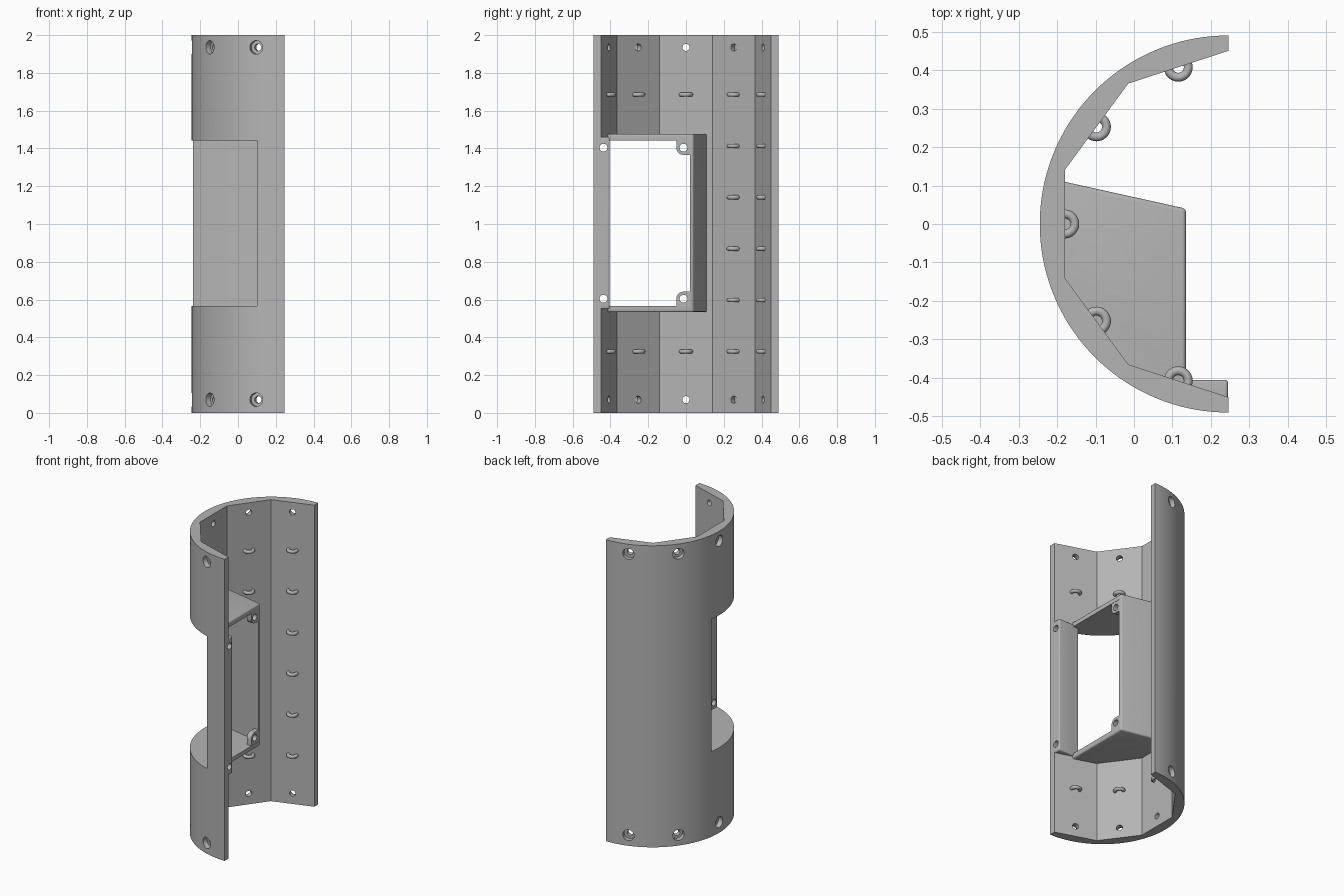
import bpy, bmesh, math
from mathutils import Vector, Matrix

cube = bpy.data.objects.get("Cube")
if cube:
    bpy.data.objects.remove(cube)

grey = bpy.data.materials.new("plain grey")
grey.use_nodes = True
colour = (0.46, 0.46, 0.46, 1)
grey.diffuse_color = colour
grey.node_tree.nodes["Principled BSDF"].inputs["Base Color"].default_value = colour

AXIS_X, R = 0.245, 0.49          # centre line and radius of the outer wall
CENTRE = Vector((AXIS_X, 0, 0))


def add_object(name, bm):
    bmesh.ops.recalc_face_normals(bm, faces=bm.faces)
    mesh = bpy.data.meshes.new(name)
    bm.to_mesh(mesh)
    bm.free()
    mesh.materials.append(grey)
    ob = bpy.data.objects.new(name, mesh)
    bpy.context.collection.objects.link(ob)
    return ob


def prism(name, points, low, high, along_x=False, bevel=0):
    """Extrude an outline: (x, y) along z, or (y, z) along x."""
    bm = bmesh.new()
    place = (lambda p: (low, *p)) if along_x else (lambda p: (*p, low))
    face = bm.faces.new([bm.verts.new(place(p)) for p in points])
    out = bmesh.ops.extrude_face_region(bm, geom=[face])
    step = Vector((high - low, 0, 0)) if along_x else Vector((0, 0, high - low))
    bmesh.ops.translate(bm, vec=step, verts=[v for v in out["geom"] if isinstance(v, bmesh.types.BMVert)])
    if bevel:
        bmesh.ops.bevel(bm, geom=bm.edges[:], offset=bevel, segments=3, profile=0.5, affect="EDGES")
    return add_object(name, bm)


def rod(name, start, end, radius):
    bm = bmesh.new()
    start, end = Vector(start), Vector(end)
    turn = (end - start).to_track_quat("Z", "Y").to_matrix().to_4x4()
    bmesh.ops.create_cone(bm, cap_ends=True, segments=32, radius1=radius, radius2=radius,
                          depth=(end - start).length,
                          matrix=Matrix.Translation((start + end) / 2) @ turn)
    return add_object(name, bm)


def combine(body, tool, operation):
    """Apply a boolean, then discard the tool."""
    mod = body.modifiers.new("join", "BOOLEAN")
    mod.operation, mod.solver, mod.object = operation, "EXACT", tool
    dg = bpy.context.evaluated_depsgraph_get()
    mesh = bpy.data.meshes.new_from_object(body.evaluated_get(dg))
    body.modifiers.clear()
    body.data = mesh
    bpy.data.objects.remove(tool)


def smooth(ob):
    bpy.ops.object.select_all(action="DESELECT")
    ob.select_set(True)
    bpy.context.view_layer.objects.active = ob
    bpy.ops.object.shade_smooth_by_angle(angle=math.radians(30))


# Half-round shell with a five-sided inside
inner = [(AXIS_X, -0.45), (-0.015, -0.365), (-0.18, -0.14),
         (-0.18, 0.14), (-0.015, 0.365), (AXIS_X, 0.45)]
arc = [(AXIS_X - R * math.sin(math.pi * i / 72), R * math.cos(math.pi * i / 72)) for i in range(73)]
shell = prism("half_round_shell", arc + inner, 0, 2)

# Pocket housing and its front flange
housing = prism("housing", [(-0.2, 0.114), (0.135, 0.04), (0.135, -0.43), (0, -0.4), (-0.2, -0.15)],
                0.533, 1.477, bevel=0.01)
combine(shell, housing, "UNION")
flange = prism("flange", [(0.09, -0.405), (0.2445, -0.405), (0.2445, -0.48), (0.09, -0.44)],
               0.55, 1.46, bevel=0.008)
combine(shell, flange, "UNION")

# Opening through the wall and the housing
opening = prism("opening", [(0.1, -0.6), (0.1, -0.405), (0.3, -0.405), (0.3, -0.014),
                            (-0.155, 0.085), (-0.3, 0.07), (-0.3, -0.6)], 0.565, 1.443)
combine(shell, opening, "DIFFERENCE")

# Corner lugs with screw holes, and matching flange holes
LUG_Y, LUG = -0.013, 0.038
for side in (-1, 1):
    z = 1.004 + side * 0.4
    outline = [(0.033, z + side * 0.05), (LUG_Y - LUG, z + side * 0.05)]
    for i in range(13):
        a = math.pi * (1 + i / 24)
        outline.append((LUG_Y + LUG * math.cos(a), z + side * LUG * math.sin(a)))
    outline.append((0.033, z - side * LUG))
    combine(shell, prism("lug", outline, 0.1, 0.133, along_x=True), "UNION")
    for y in (LUG_Y, -0.437):
        combine(shell, rod("screw_hole", (0.02, y, z), (0.3, y, z), 0.021), "DIFFERENCE")

# Counterbored mounting holes at both ends of every inner panel
panels = []
for p, q in zip(inner, inner[1:]):
    middle = Vector(((p[0] + q[0]) / 2, (p[1] + q[1]) / 2, 0))
    panels.append((middle, (middle - CENTRE).normalized()))
for middle, out in panels:
    for z in (0.07, 1.935):
        up = Vector((0, 0, z))
        combine(shell, rod("hole", CENTRE + out * 0.38 + up, CENTRE + out * 0.55 + up, 0.019), "DIFFERENCE")
        combine(shell, rod("counterbore", CENTRE + out * 0.458 + up, CENTRE + out * 0.55 + up, 0.036), "DIFFERENCE")
smooth(shell)

# Tie loops: rings half sunk into the inner panels
for number, (middle, out) in enumerate(panels):
    rows = range(6) if number > 2 else (0, 5)
    for row in rows:
        bpy.ops.mesh.primitive_torus_add(major_segments=32, minor_segments=14, major_radius=0.026,
                                         minor_radius=0.0115,
                                         location=middle + Vector((0, 0, 0.325 + 0.272 * row)))
        loop = bpy.context.object
        loop.name = f"tie_loop_{number + 1}_{row + 1}"
        loop.data.materials.append(grey)
        smooth(loop)
